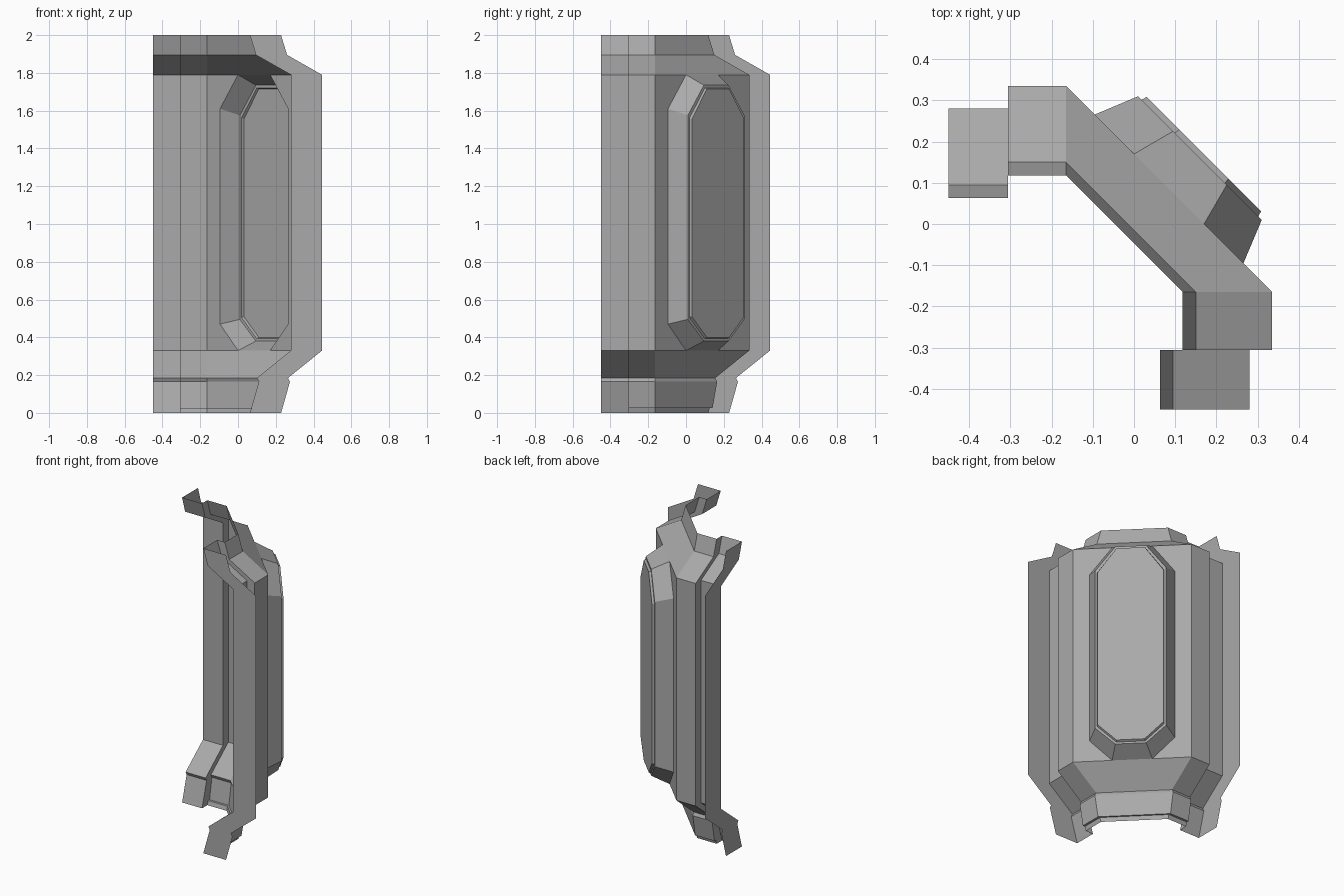
import bpy, bmesh
from math import sqrt

if "Cube" in bpy.data.objects:
    bpy.data.objects.remove(bpy.data.objects["Cube"], do_unlink=True)

grey = bpy.data.materials.new("plain_grey")
grey.use_nodes = True
GREY = (0.4, 0.4, 0.4, 1)
grey.diffuse_color = GREY
grey.node_tree.nodes["Principled BSDF"].inputs["Base Color"].default_value = GREY


def make(name, faces):
    """Build one flat-shaded object from a list of face corner lists."""
    bm = bmesh.new()
    for corners in faces:
        bm.faces.new([bm.verts.new(c) for c in corners])
    bmesh.ops.remove_doubles(bm, verts=bm.verts, dist=0.0005)
    mesh = bpy.data.meshes.new(name)
    bm.to_mesh(mesh)
    bm.free()
    mesh.materials.append(grey)
    bpy.context.collection.objects.link(bpy.data.objects.new(name, mesh))


END, STEP, CORNER = -0.45, -0.305, -0.165
SETBACK, DEPTH = 0.055, 0.165

# Wall profile (offset, height) of the end bays and of the set-back bays
outer_bay = [(0.063, 0), (0.071, 0.027), (0.071, 0.027), (0.11, 0.165),
             (0.1, 0.185), (0.28, 0.33), (0.28, 1.79), (0.095, 1.895), (0.063, 2)]
inner_bay = [(o + SETBACK, z) for o, z in outer_bay]
inner_bay[2] = (inner_bay[2][0] + 0.015, 0.027)   # recessed skirting panel


def station(j):
    """Plan points along the wall at profile level j, mirrored on the diagonal."""
    (a, z), (b, _) = outer_bay[j], inner_bay[j]
    half = [(END, a), (STEP, a), (STEP, b), (CORNER, b)]
    plan = half + [(y, x) for x, y in reversed(half)]
    return [(x, y, z) for x, y in plan]


def loft(first, last, skip=None):
    faces = []
    for j in range(first, last):
        low, high = station(j), station(j + 1)
        for i in range(len(low) - 1):
            if i != skip:
                faces.append([low[i], low[i + 1], high[i + 1], high[i]])
    return faces


def diagonal(u, d, z):
    return ((d + u) / sqrt(2), (d - u) / sqrt(2), z)


def octagon(wide, narrow, depth, z0, z1, z2, z3):
    half = [(narrow, z0), (wide, z1), (wide, z2), (narrow, z3)]
    loop = half + [(-u, z) for u, z in reversed(half)]
    return [diagonal(u, depth, z) for u, z in loop]


# Skirting and top trim
make("base_skirt", loft(0, 5))
make("top_trim", loft(6, 8))

# Main wall, with the diagonal face opened for the bay
WALL_D = (inner_bay[5][0] + CORNER) / sqrt(2)
WALL_U = (inner_bay[5][0] - CORNER) / sqrt(2)
opening = octagon(0.255, 0.12, WALL_D, 0.33, 0.47, 1.61, 1.79)
right_side = [diagonal(WALL_U, WALL_D, 0.33), diagonal(WALL_U, WALL_D, 1.79)] + opening[3::-1]
left_side = [diagonal(-WALL_U, WALL_D, 1.79), diagonal(-WALL_U, WALL_D, 0.33)] + opening[:3:-1]
make("corner_wall", loft(5, 6, skip=3) + [right_side, left_side])

# Octagonal bay sunk through the diagonal wall
rings = [opening,
         octagon(0.212, 0.092, 0.226, 0.38, 0.495, 1.575, 1.735),
         octagon(0.200, 0.086, 0.226, 0.393, 0.505, 1.56, 1.72),
         octagon(0.196, 0.084, 0.24, 0.4, 0.51, 1.555, 1.715)]
bay = [[a[i], a[(i + 1) % 8], b[(i + 1) % 8], b[i]]
       for a, b in zip(rings, rings[1:]) for i in range(8)]
make("window_bay", bay)
make("bay_panel", [rings[-1]])

# Flat caps closing both wall ends
section = outer_bay + [(o + DEPTH, z) for o, z in reversed(outer_bay)]
make("end_cap_right", [[(END, o, z) for o, z in section]])
make("end_cap_left", [[(o, END, z) for o, z in reversed(section)]])
